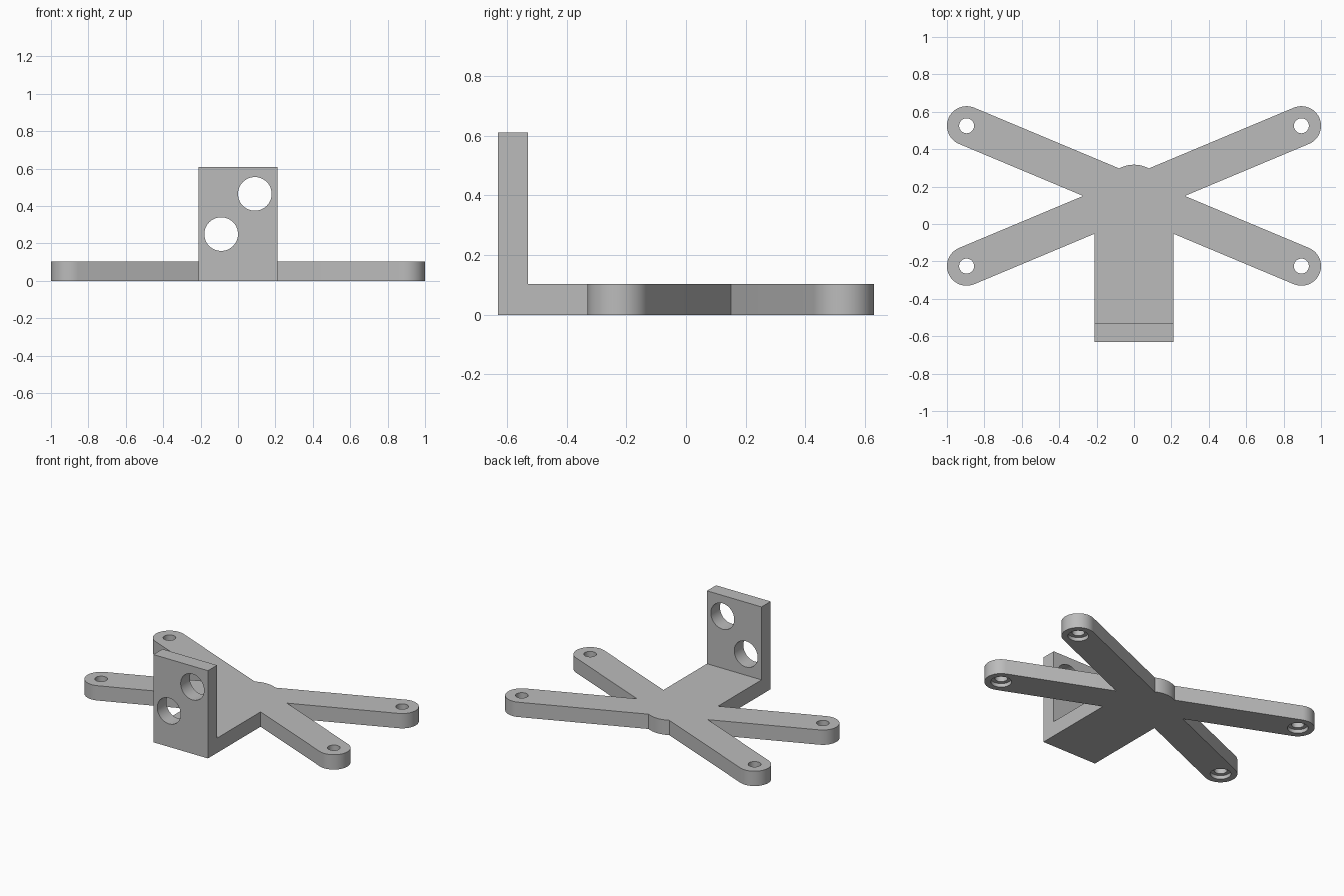
import bpy, bmesh
from math import sin, cos, tan, asin, atan2, sqrt, pi, radians
from mathutils import Matrix

if "Cube" in bpy.data.objects:
    bpy.data.objects.remove(bpy.data.objects["Cube"])

THICK = 0.103          # base plate thickness
HUB_Y, HUB_R = 0.15, 0.167
ARM_X, ARM_DY, ARM_R = 0.895, 0.375, 0.105
HALF_W, FRONT = 0.21, -0.63
WALL, TOP = 0.1, 0.61
TILT = atan2(ARM_DY, ARM_X)

grey = bpy.data.materials.new("plain grey")
grey.use_nodes = True
grey.diffuse_color = (0.5, 0.5, 0.5, 1)
grey.node_tree.nodes["Principled BSDF"].inputs["Base Color"].default_value = (0.5, 0.5, 0.5, 1)


def make_object(name, bm):
    bmesh.ops.recalc_face_normals(bm, faces=bm.faces)
    mesh = bpy.data.meshes.new(name)
    bm.to_mesh(mesh)
    bm.free()
    mesh.materials.append(grey)
    obj = bpy.data.objects.new(name, mesh)
    bpy.context.collection.objects.link(obj)
    return obj


def cylinder(name, place, radius, depth, along_y=False):
    bm = bmesh.new()
    turn = Matrix.Rotation(pi / 2, 4, 'X') if along_y else Matrix()
    bmesh.ops.create_cone(bm, cap_ends=True, segments=48, radius1=radius, radius2=radius,
                          depth=depth, matrix=Matrix.Translation(place) @ turn)
    return make_object(name, bm)


def combine(target, other, operation):
    mod = target.modifiers.new(operation.lower(), 'BOOLEAN')
    mod.operation, mod.solver, mod.object = operation, 'EXACT', other
    bpy.context.view_layer.objects.active = target
    bpy.ops.object.modifier_apply(modifier=mod.name)
    bpy.data.objects.remove(other)


def arc(cx, cy, r, start, end, steps):
    angles = [start + (end - start) * i / steps for i in range(steps + 1)]
    return [(cx + r * cos(t), cy + r * sin(t)) for t in angles]


# Right half of the base outline: tongue, front arm, crotch, rear arm, hub
half = [(HALF_W, FRONT), (HALF_W, HUB_Y - HALF_W * tan(TILT) - ARM_R / cos(TILT))]
half += arc(ARM_X, HUB_Y - ARM_DY, ARM_R, -TILT - pi / 2, -TILT + pi / 2, 24)
half += [(ARM_R / sin(TILT), HUB_Y)]
half += arc(ARM_X, HUB_Y + ARM_DY, ARM_R, TILT - pi / 2, TILT + pi / 2, 24)
half += arc(0, HUB_Y, HUB_R, TILT + asin(ARM_R / HUB_R), pi / 2, 8)
outline = half + [(-x, y) for x, y in reversed(half[:-1])]

bm = bmesh.new()
face = bm.faces.new([bm.verts.new((x, y, 0)) for x, y in outline])
raised = bmesh.ops.extrude_face_region(bm, geom=[face])["geom"]
bmesh.ops.translate(bm, vec=(0, 0, THICK),
                    verts=[v for v in raised if isinstance(v, bmesh.types.BMVert)])
bracket = make_object("mounting_bracket", bm)

# Upright plate at the front
bm = bmesh.new()
bmesh.ops.create_cube(bm, size=1, matrix=Matrix.Translation((0, FRONT + WALL / 2, TOP / 2))
                      @ Matrix.Diagonal((2 * HALF_W, WALL, TOP, 1)))
combine(bracket, make_object("upright_plate", bm), 'UNION')

# Two large holes through the upright
for x, z in ((0.09, 0.465), (-0.09, 0.25)):
    combine(bracket, cylinder("upright_hole", (x, FRONT + WALL / 2, z), 0.09, 0.3, True), 'DIFFERENCE')

# Screw holes in the arm ends, with a shallow recess underneath
for sx in (-1, 1):
    for sy in (-1, 1):
        x, y = sx * ARM_X, HUB_Y + sy * ARM_DY
        combine(bracket, cylinder("screw_hole", (x, y, THICK / 2), 0.04, 0.3), 'DIFFERENCE')
        combine(bracket, cylinder("screw_recess", (x, y, 0), 0.065, 0.05), 'DIFFERENCE')

bpy.ops.object.select_all(action='DESELECT')
bracket.select_set(True)
bpy.context.view_layer.objects.active = bracket
bpy.ops.object.shade_smooth_by_angle(angle=radians(20))
